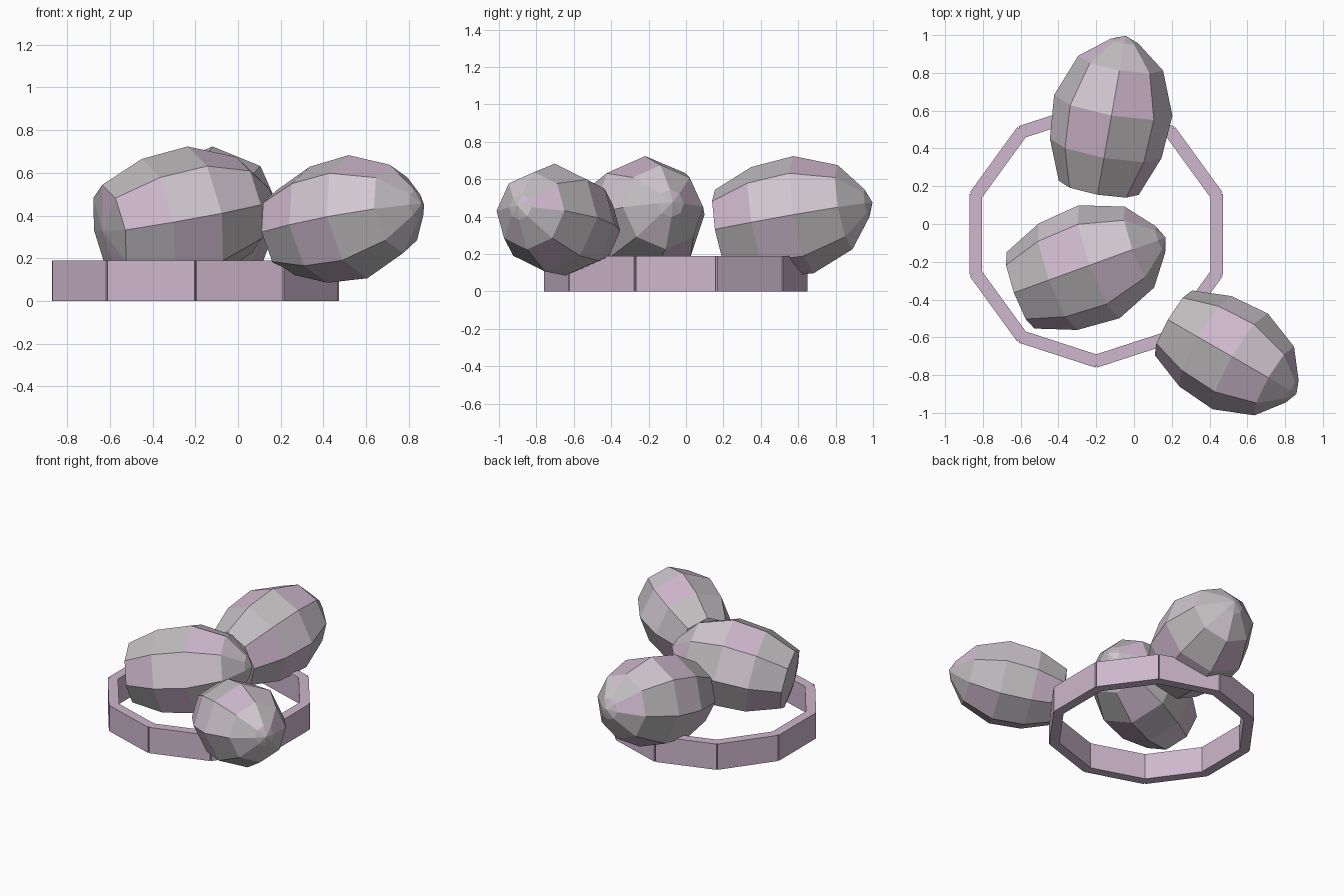
import bpy, bmesh, math
from mathutils import Matrix, Vector

if "Cube" in bpy.data.objects:
    bpy.data.objects.remove(bpy.data.objects["Cube"])


def material(name, rgb):
    m = bpy.data.materials.new(name)
    m.diffuse_color = (*rgb, 1)
    m.use_nodes = True
    m.node_tree.nodes["Principled BSDF"].inputs["Base Color"].default_value = m.diffuse_color
    return m


STONE = material("stone_grey", (0.52, 0.50, 0.515))
MAUVE = material("soft_mauve", (0.62, 0.475, 0.61))
PALE = material("pale_mauve", (0.64, 0.57, 0.63))


def finish(bm, name, mats):
    bmesh.ops.recalc_face_normals(bm, faces=bm.faces)
    me = bpy.data.meshes.new(name)
    bm.to_mesh(me)
    bm.free()
    for m in mats:
        me.materials.append(m)
    ob = bpy.data.objects.new(name, me)
    bpy.context.collection.objects.link(ob)
    return ob


# Nest rim: ten straight slabs arranged in a decagon
SIDES, APOTHEM, THICK, HEIGHT = 10, 0.672, 0.068, 0.19
bm = bmesh.new()
for i in range(SIDES):
    a = 2 * math.pi * i / SIDES
    mat = (Matrix.Translation((-0.2, -0.055, HEIGHT / 2))
           @ Matrix.Rotation(a, 4, 'Z')
           @ Matrix.Translation((APOTHEM - THICK / 2, 0, 0))
           @ Matrix.Diagonal((THICK, 0.427, HEIGHT, 1)))
    bmesh.ops.create_cube(bm, size=1, matrix=mat)
finish(bm, "nest_rim", [MAUVE])

# Egg: eight-sided lathe along x, given as (position, radius)
RINGS = [(-0.39, 0.215), (-0.175, 0.3), (0.06, 0.318), (0.29, 0.228), (0.41, 0.075)]
BLUNT_POLE, TIP_POLE = -0.425, 0.44
SEG = 8
# bands in each lengthwise strip that carry the mauve or pale speckle
MAUVE_BANDS = [{1}, {0, 3}, {2, 5}, {4}, {1}, {3}, {0, 2}, {2}]
PALE_BANDS = [{2, 3}, {4}, {3}, {2}, {5}, {1}, {4}, set()]


def egg(name, centre, yaw, scale):
    bm = bmesh.new()
    rings = []
    for x, r in RINGS:
        rings.append([bm.verts.new((x, -r * math.cos(2 * math.pi * k / SEG),
                                    r * math.sin(2 * math.pi * k / SEG)))
                      for k in range(SEG)])
    blunt = bm.verts.new((BLUNT_POLE, 0, 0))
    tip = bm.verts.new((TIP_POLE, 0, 0))
    for k in range(SEG):
        n = (k + 1) % SEG
        strip = [bm.faces.new((blunt, rings[0][k], rings[0][n]))]
        for lo, hi in zip(rings, rings[1:]):
            strip.append(bm.faces.new((lo[k], lo[n], hi[n], hi[k])))
        strip.append(bm.faces.new((tip, rings[-1][n], rings[-1][k])))
        for band, face in enumerate(strip):
            face.material_index = (1 if band in MAUVE_BANDS[k]
                                   else 2 if band in PALE_BANDS[k] else 0)
    # raise the tip, then turn around the vertical
    bm.transform(Matrix.Translation(Vector(centre))
                 @ Matrix.Rotation(math.radians(yaw), 4, 'Z')
                 @ Matrix.Rotation(math.radians(-10), 4, 'Y')
                 @ Matrix.Scale(scale, 4))
    return finish(bm, name, [STONE, MAUVE, PALE])


egg("back_egg", (-0.12, 0.57, 0.40), 80, 1.0)
egg("middle_egg", (-0.24, -0.22, 0.40), 20, 1.0)
egg("front_egg", (0.515, -0.7, 0.385), -30, 0.92)
